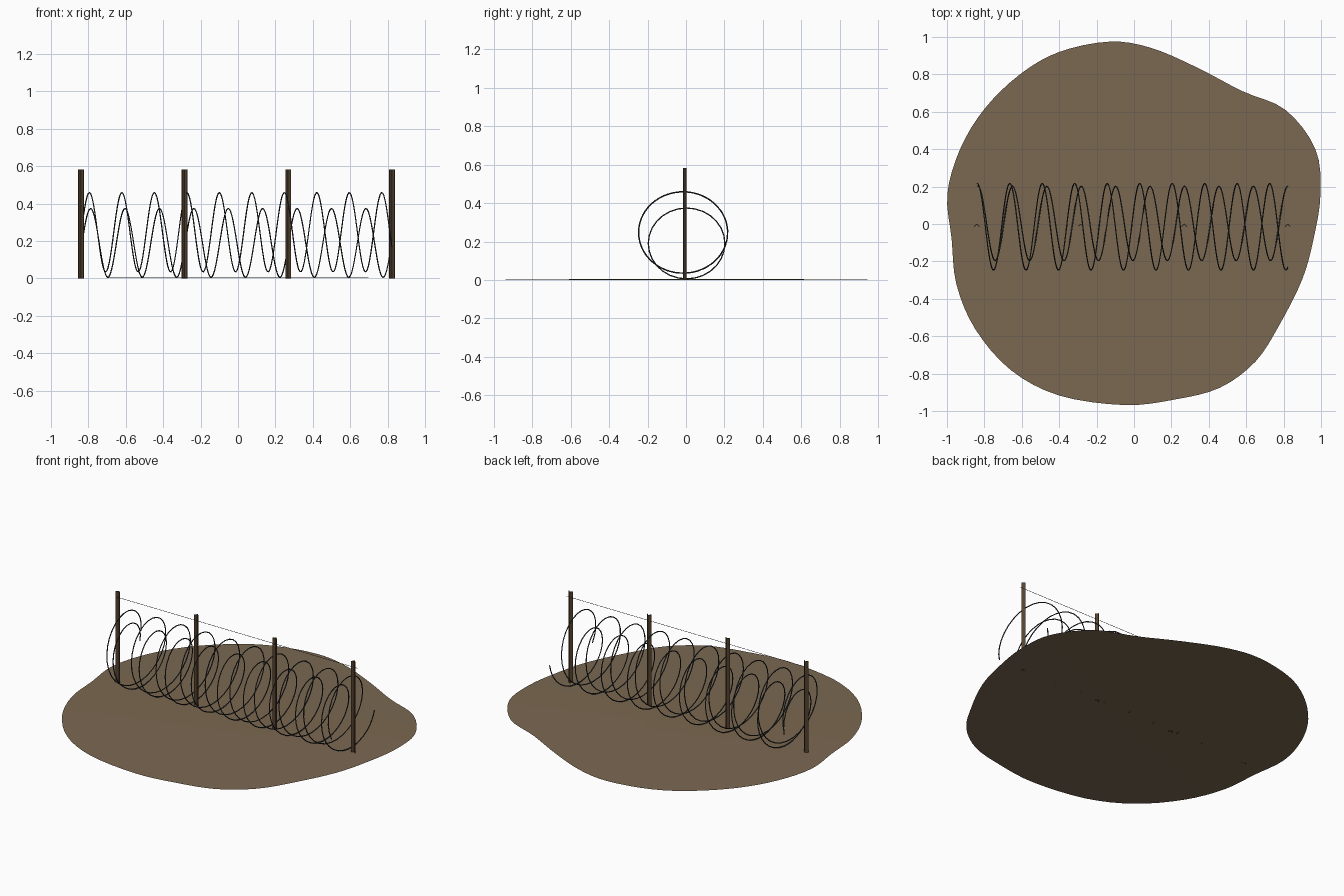
import bpy, bmesh, math
from mathutils import Vector

if "Cube" in bpy.data.objects:
    bpy.data.objects.remove(bpy.data.objects["Cube"])


def material(name, rgb):
    m = bpy.data.materials.new(name)
    m.diffuse_color = (*rgb, 1)
    m.use_nodes = True
    m.node_tree.nodes["Principled BSDF"].inputs["Base Color"].default_value = m.diffuse_color
    return m


EARTH = material("earth brown", (0.198, 0.139, 0.083))
RUST = material("rusty brown", (0.09, 0.056, 0.028))
STEEL = material("dark steel", (0.032, 0.038, 0.042))


def mesh_object(name, bm, mat):
    bmesh.ops.recalc_face_normals(bm, faces=bm.faces)
    me = bpy.data.meshes.new(name)
    bm.to_mesh(me)
    bm.free()
    me.materials.append(mat)
    ob = bpy.data.objects.new(name, me)
    bpy.context.collection.objects.link(ob)
    return ob


def smooth(ob):
    bpy.ops.object.select_all(action='DESELECT')
    ob.select_set(True)
    bpy.context.view_layer.objects.active = ob
    bpy.ops.object.shade_smooth_by_angle()


def wire(name, points, radius):
    cu = bpy.data.curves.new(name, 'CURVE')
    cu.dimensions = '3D'
    cu.bevel_depth = radius
    cu.bevel_resolution = 1
    cu.use_fill_caps = True
    sp = cu.splines.new('POLY')
    sp.points.add(len(points) - 1)
    for p, co in zip(sp.points, points):
        p.co = (*co, 1)
    cu.materials.append(STEEL)
    ob = bpy.data.objects.new(name, cu)
    bpy.context.collection.objects.link(ob)
    bpy.ops.object.select_all(action='DESELECT')
    ob.select_set(True)
    bpy.context.view_layer.objects.active = ob
    bpy.ops.object.convert(target='MESH')
    smooth(bpy.context.object)


# Ground patch: rounded irregular outline, very slightly domed
OUTLINE = [(.997, .16), (.97, .40), (.81, .61), (.58, .71), (.33, .84), (.09, .942),
           (-.13, .975), (-.40, .92), (-.61, .80), (-.80, .615), (-.93, .40), (-.998, .16),
           (-.975, -.08), (-.95, -.32), (-.85, -.56), (-.66, -.78), (-.40, -.917),
           (-.05, -.968), (.22, -.938), (.46, -.875), (.65, -.735), (.78, -.535),
           (.90, -.295), (.96, -.08)]


def smooth_loop(pts, steps):
    out = []
    pts = [Vector(p) for p in pts]
    n = len(pts)
    for i in range(n):
        a, b, c, d = (pts[(i + k) % n] for k in (-1, 0, 1, 2))
        for s in range(steps):
            t = s / steps
            out.append(0.5 * (2 * b + (c - a) * t + (2 * a - 5 * b + 4 * c - d) * t ** 2
                              + (3 * b - a - 3 * c + d) * t ** 3))
    return out


loop = smooth_loop(OUTLINE, 4)
bm = bmesh.new()
centre = bm.verts.new((0, 0, 0.005))
previous = None
for f in (0.35, 0.7, 1.0):
    ring = [bm.verts.new((p.x * f, p.y * f, 0.005 - 0.004 * f ** 3)) for p in loop]
    for i in range(len(ring)):
        j = (i + 1) % len(ring)
        if previous:
            bm.faces.new((previous[i], ring[i], ring[j], previous[j]))
        else:
            bm.faces.new((centre, ring[i], ring[j]))
    previous = ring
ground = mesh_object("ground_patch", bm, EARTH)
if ground.data.polygons[0].normal.z < 0:
    ground.data.flip_normals()
smooth(ground)

# Angle-iron posts: V section with its ridge to the back
SECTION = [(-.014, -.016), (0, -.003), (.014, -.016), (.0155, -.0125), (0, .002), (-.0155, -.0125)]
for i in range(4):
    x = -0.84 + i * 0.5543
    bm = bmesh.new()
    low = [bm.verts.new((x + px, py, 0)) for px, py in SECTION]
    high = [bm.verts.new((x + px, py, 0.583)) for px, py in SECTION]
    for k in range(6):
        j = (k + 1) % 6
        bm.faces.new((low[k], low[j], high[j], high[k]))
    for ends in (low, high):
        bm.faces.new((ends[0], ends[1], ends[4], ends[5]))
        bm.faces.new((ends[1], ends[2], ends[3], ends[4]))
    mesh_object(f"post_{i + 1}", bm, RUST)

# Straight top wire
wire("top_wire", [(-0.86, -0.008, 0.545), (0.85, -0.008, 0.545)], 0.0012)


# Two coils of different size and pitch
def coil(name, x0, pitch, turns, cy, cz, ry, rz):
    n = int(turns * 28)
    pts = []
    for i in range(n + 1):
        t = turns * i / n
        a = 2 * math.pi * t
        pts.append((x0 + pitch * t, cy + ry * math.cos(a), cz + rz * math.sin(a)))
    wire(name, pts, 0.0033)


coil("large_coil", -0.838, 0.1737, 9.56, -0.015, 0.247, 0.232, 0.212)
coil("small_coil", -0.834, 0.184, 9.0, 0.003, 0.190, 0.199, 0.184)
